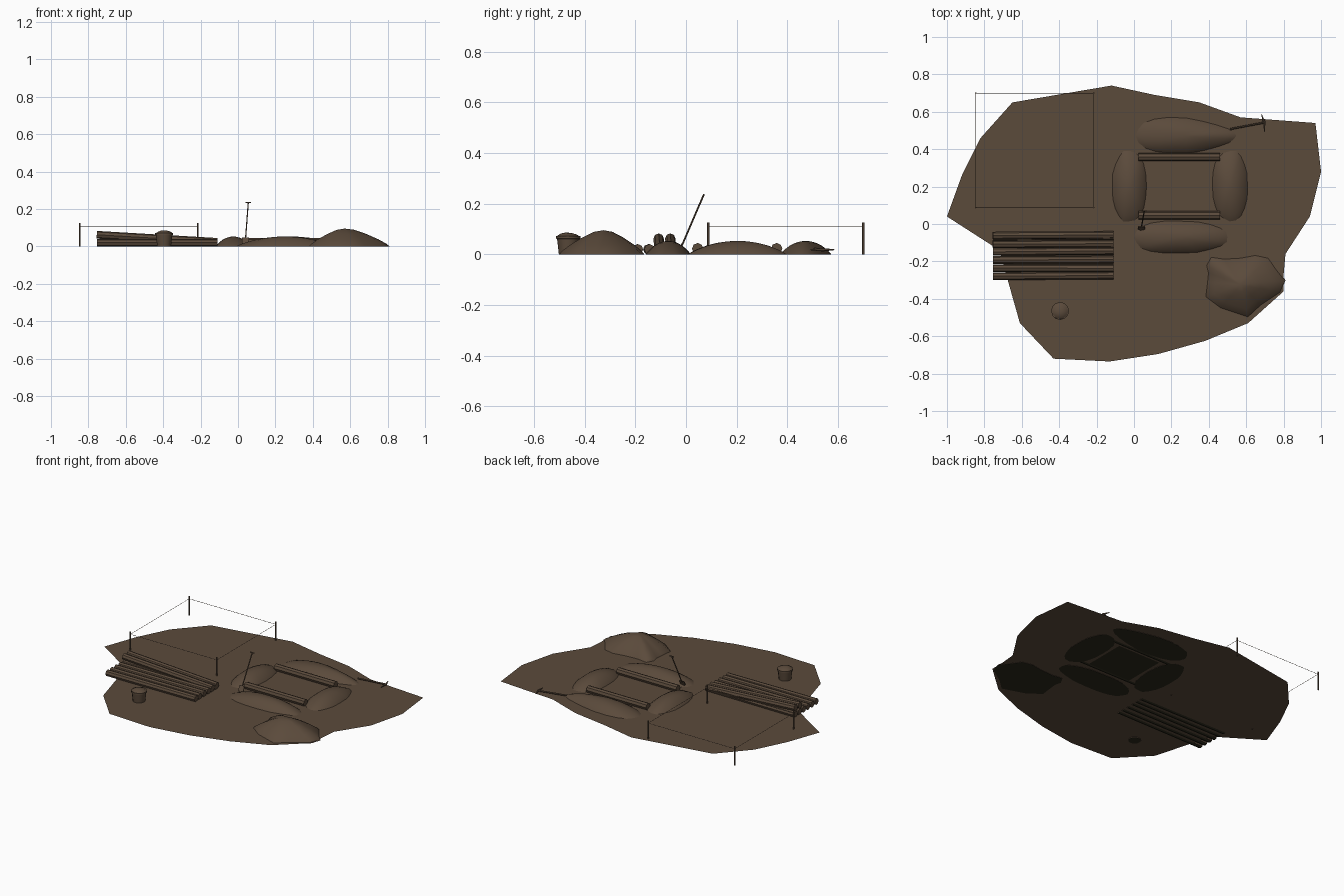
import bpy, bmesh, math, random
from mathutils import Vector

if "Cube" in bpy.data.objects:
    bpy.data.objects.remove(bpy.data.objects["Cube"])

random.seed(4)


def material(name, rgb):
    m = bpy.data.materials.new(name)
    m.diffuse_color = (*rgb, 1)
    m.use_nodes = True
    m.node_tree.nodes["Principled BSDF"].inputs["Base Color"].default_value = m.diffuse_color
    return m


EARTH = material("earth brown", (0.104, 0.069, 0.044))
DARK = material("underside black", (0.023, 0.021, 0.011))
GROUND_Z = .004


def add(name, bm, smooth=None):
    """Make the object; faces resting on the soil get the dark underside colour."""
    bmesh.ops.recalc_face_normals(bm, faces=bm.faces)
    for f in bm.faces:
        if f.calc_center_median().z < .012 and f.normal.z < -.6:
            f.material_index = 1
    me = bpy.data.meshes.new(name)
    bm.to_mesh(me)
    bm.free()
    ob = bpy.data.objects.new(name, me)
    bpy.context.collection.objects.link(ob)
    me.materials.append(EARTH)
    me.materials.append(DARK)
    if smooth:
        bpy.ops.object.select_all(action='DESELECT')
        ob.select_set(True)
        bpy.context.view_layer.objects.active = ob
        bpy.ops.object.shade_smooth_by_angle(angle=math.radians(smooth))
    return ob


def sheet(name, pts, z, index):
    """Flat single-sided patch in one colour."""
    bm = bmesh.new()
    bm.faces.new([bm.verts.new((x, y, z)) for x, y in pts])
    bmesh.ops.triangulate(bm, faces=bm.faces)
    me = add(name, bm).data
    if me.polygons[0].normal.z < 0:
        me.flip_normals()
    for p in me.polygons:
        p.material_index = index


def rod(bm, a, b, r1, r2=None, n=8):
    """Round bar between two points."""
    a, b = Vector(a), Vector(b)
    d = b - a
    res = bmesh.ops.create_cone(bm, cap_ends=True, segments=n, radius1=r1,
                                radius2=r1 if r2 is None else r2, depth=d.length)
    q = Vector((0, 0, 1)).rotation_difference(d)
    for v in res["verts"]:
        v.co = q @ v.co + (a + b) / 2


def mound(name, outline, peak, rings, smooth=50, base=0):
    """Heap that shrinks from its outline to its peak; rings = (scale, height)."""
    bm = bmesh.new()
    px, py, pz = peak
    loops = [[bm.verts.new((px + (x - px) * s, py + (y - py) * s, base + (pz - base) * h))
              for x, y in outline] for s, h in rings]
    n = len(outline)
    for lo, hi in zip(loops, loops[1:]):
        for i in range(n):
            j = (i + 1) % n
            bm.faces.new((lo[i], lo[j], hi[j], hi[i]))
    top = bm.verts.new(peak)
    for i in range(n):
        bm.faces.new((loops[-1][i], loops[-1][(i + 1) % n], top))
    bm.faces.new(loops[0][::-1])
    return add(name, bm, smooth)


# ground patch
sheet("ground", [
    (-1, .04), (-.92, .26), (-.82, .46), (-.65, .65), (-.12, .74), (.11, .69),
    (.35, .65), (.57, .57), (.97, .54), (1, .28), (.94, .04), (.81, -.16),
    (.80, -.27), (.80, -.36), (.61, -.53), (.38, -.625), (.13, -.695),
    (-.13, -.735), (-.43, -.72), (-.61, -.53), (-.675, -.30), (-.72, -.14)], GROUND_Z, 0)

# floor of the dug plot
sheet("plot_floor", [(.09, .06), (.40, .06), (.40, .34), (.09, .34)], 0, 1)

# four earth banks round the plot
slope = [(1, 0), (.93, .17), (.8, .4), (.62, .65), (.42, .84), (.2, .96)]
for name, x0, x1, y0, y1, taper in (("back_bank", 0, .56, .375, .57, .45),
                                    ("front_bank", -.01, .51, -.16, .02, .15),
                                    ("left_bank", -.12, .07, .005, .40, 0),
                                    ("right_bank", .415, .61, .01, .40, 0)):
    cx, cy, rx, ry = (x0 + x1) / 2, (y0 + y1) / 2, (x1 - x0) / 2, (y1 - y0) / 2
    ring = []
    for i in range(20):
        c, s = math.cos(i * math.pi / 10), math.sin(i * math.pi / 10)
        k = 1 + random.uniform(-.03, .03)
        w = 1 - taper * c if c > 0 else 1 - taper * c * .4   # blunt left, thin right
        ring.append((cx + rx * k * math.copysign(abs(c) ** .9, c),
                     cy + ry * k * w * math.copysign(abs(s) ** .9, s)))
    mound(name, ring, (cx, cy, .053), slope)

# spoil heap
mound("spoil_heap", [(.41, -.175), (.385, -.22), (.395, -.26), (.39, -.31), (.38, -.39),
                     (.46, -.45), (.61, -.50), (.68, -.435), (.785, -.365), (.81, -.30),
                     (.765, -.245), (.72, -.18), (.65, -.165), (.57, -.18), (.48, -.185)],
      (.57, -.325, .095), [(1, 0), (.93, .15), (.75, .4), (.48, .7), (.22, .93)])

# timbers across the plot
for name, y in (("back_timber", .358), ("front_timber", .046)):
    bm = bmesh.new()
    rod(bm, (.025, y, .022), (.46, y, .022), .0225)
    add(name, bm, 30)

# log stack: flat lower row, two tilted logs on top
bm = bmesh.new()
for i in range(6):
    y = -.062 - i * .0435
    rod(bm, (-.755, y, .0195), (-.11, y + random.uniform(-.005, .005), .0195), .0205)
for y in (-.062, -.108):
    rod(bm, (-.755, y, .062), (-.11, y + .003, .024), .0205)
add("log_stack", bm, 30)

# bucket filled with soil
cx, cy = -.395, -.465
bm = bmesh.new()
n = 12
rings = [[bm.verts.new((cx + r * math.cos(i * math.tau / n),
                        cy + r * math.sin(i * math.tau / n), z)) for i in range(n)]
         for r, z in ((.037, 0), (.044, .06), (.048, .062), (.048, .072))]
for lo, hi in zip(rings, rings[1:]):
    for i in range(n):
        j = (i + 1) % n
        bm.faces.new((lo[i], lo[j], hi[j], hi[i]))
bm.faces.new(rings[0][::-1])
bm.faces.new(rings[-1])
add("bucket", bm, 40)
mound("bucket_soil", [(cx + .045 * math.cos(i * math.tau / 9),
                       cy + .045 * math.sin(i * math.tau / 9)) for i in range(9)],
      (cx, cy - .008, .086), [(1, 0), (.75, .5), (.4, .85)], base=.0715)

# shovel stuck in the front bank
bm = bmesh.new()
rod(bm, (.04, -.016, .035), (.055, .07, .235), .0035, n=6)
rod(bm, (.04, .07, .235), (.07, .07, .235), .0035, n=6)
add("shovel_handle", bm)
bm = bmesh.new()
blade = [(.022, -.012, .045), (.058, -.012, .045), (.058, -.024, .018),
         (.04, -.034, .005), (.022, -.024, .018)]
f = bm.faces.new([bm.verts.new(p) for p in blade])
r = bmesh.ops.extrude_face_region(bm, geom=[f])
bmesh.ops.translate(bm, vec=(0, -.004, .001),
                    verts=[v for v in r["geom"] if isinstance(v, bmesh.types.BMVert)])
add("shovel_blade", bm)

# pick lying by the back bank
bm = bmesh.new()
rod(bm, (.515, .508, .022), (.70, .543, .018), .005, n=6)
add("pick_handle", bm)
bm = bmesh.new()
mid = (.697, .541, .018)
rod(bm, mid, (.682, .585, .018), .007, .002, 6)
rod(bm, mid, (.697, .492, .018), .007, .002, 6)
add("pick_head", bm)

# stakes and string marking the next plot
corners = [(-.845, .088), (-.215, .088), (-.215, .70), (-.845, .70)]
stakes, line = bmesh.new(), bmesh.new()
for (x, y), (u, v) in zip(corners, corners[1:] + corners[:1]):
    rod(stakes, (x, y, 0), (x, y, .125), .0045, n=6)
    rod(line, (x, y, .108), (u, v, .108), .0013, n=4)
add("marker_stakes", stakes)
add("marker_string", line)
